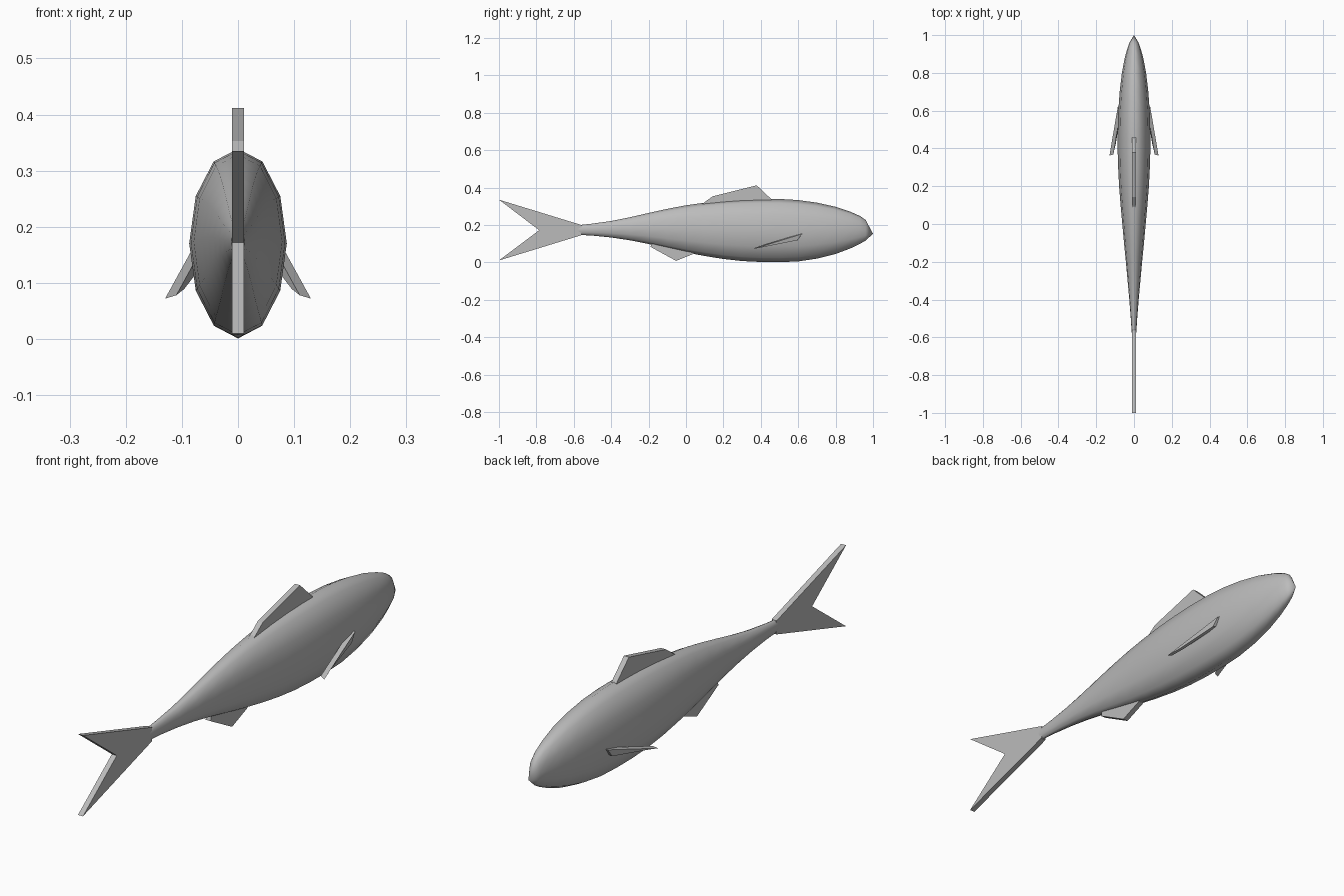
import bpy, bmesh, math

if "Cube" in bpy.data.objects:
    bpy.data.objects.remove(bpy.data.objects["Cube"])

grey = bpy.data.materials.new("fish_grey")
grey.diffuse_color = (0.5, 0.5, 0.5, 1)
grey.use_nodes = True
grey.node_tree.nodes["Principled BSDF"].inputs["Base Color"].default_value = grey.diffuse_color


def finish(name, bm):
    bmesh.ops.recalc_face_normals(bm, faces=bm.faces[:])
    me = bpy.data.meshes.new(name)
    bm.to_mesh(me)
    bm.free()
    me.materials.append(grey)
    ob = bpy.data.objects.new(name, me)
    bpy.context.collection.objects.link(ob)
    return ob


def plate(name, outer, offset):
    """Flat fin: a polygon and its copy moved by offset, joined by side faces."""
    bm = bmesh.new()
    a = [bm.verts.new(p) for p in outer]
    b = [bm.verts.new([c + o for c, o in zip(p, offset)]) for p in outer]
    bm.faces.new(a)
    bm.faces.new(b[::-1])
    n = len(a)
    for i in range(n):
        j = (i + 1) % n
        bm.faces.new((a[i], b[i], b[j], a[j]))
    return finish(name, bm)


# Body: twelve-sided oval rings (y, bottom z, top z, half width), nose at +y
rings = [(-0.575, 0.147, 0.199, 0.012), (-0.50, 0.143, 0.207, 0.017),
         (-0.40, 0.133, 0.221, 0.025), (-0.30, 0.118, 0.241, 0.034),
         (-0.20, 0.098, 0.264, 0.043), (-0.10, 0.075, 0.286, 0.053),
         (0.00, 0.053, 0.305, 0.062), (0.10, 0.034, 0.319, 0.071),
         (0.20, 0.018, 0.329, 0.079), (0.30, 0.007, 0.336, 0.084),
         (0.40, 0.002, 0.339, 0.087), (0.50, 0.001, 0.339, 0.086),
         (0.60, 0.005, 0.333, 0.083), (0.70, 0.020, 0.319, 0.076),
         (0.80, 0.045, 0.297, 0.064), (0.88, 0.075, 0.270, 0.049),
         (0.93, 0.099, 0.248, 0.035), (0.96, 0.116, 0.227, 0.024)]
N = 12
bm = bmesh.new()
loops = []
for y, lo, hi, w in rings:
    loops.append([bm.verts.new((w * math.cos(t), y, (lo + hi) / 2 + (hi - lo) / 2 * math.sin(t)))
                  for t in (2 * math.pi * i / N for i in range(N))])
for p, q in zip(loops, loops[1:]):
    for i in range(N):
        j = (i + 1) % N
        bm.faces.new((p[i], p[j], q[j], q[i])).smooth = True
nose = bm.verts.new((0, 1.0, 0.153))
for i in range(N):
    bm.faces.new((loops[-1][i], loops[-1][(i + 1) % N], nose)).smooth = True
bm.faces.new(loops[0])
finish("body", bm)

# Fins on the centre plane, given as (y, z) outlines
T = 0.011
centre_fins = {
    "tail_fin": [(-0.56, 0.20), (-1.0, 0.335), (-0.785, 0.172), (-1.0, 0.01), (-0.56, 0.145)],
    "dorsal_fin": [(0.085, 0.311), (0.142, 0.353), (0.378, 0.412), (0.458, 0.336),
                   (0.44, 0.30), (0.10, 0.28)],
    "belly_fin": [(-0.19, 0.083), (-0.053, 0.008), (0.045, 0.047), (0.03, 0.09), (-0.18, 0.12)],
}
for name, outline in centre_fins.items():
    plate(name, [(-T, y, z) for y, z in outline], (2 * T, 0, 0))

# Side fins, mirrored across x
side = [(0.086, 0.62, 0.152), (0.13, 0.362, 0.072), (0.116, 0.42, 0.083), (0.089, 0.595, 0.118)]
for s, label in ((1, "right"), (-1, "left")):
    plate(label + "_side_fin", [(s * x, y, z) for x, y, z in side], (-0.02 * s, 0.006, 0.006))
